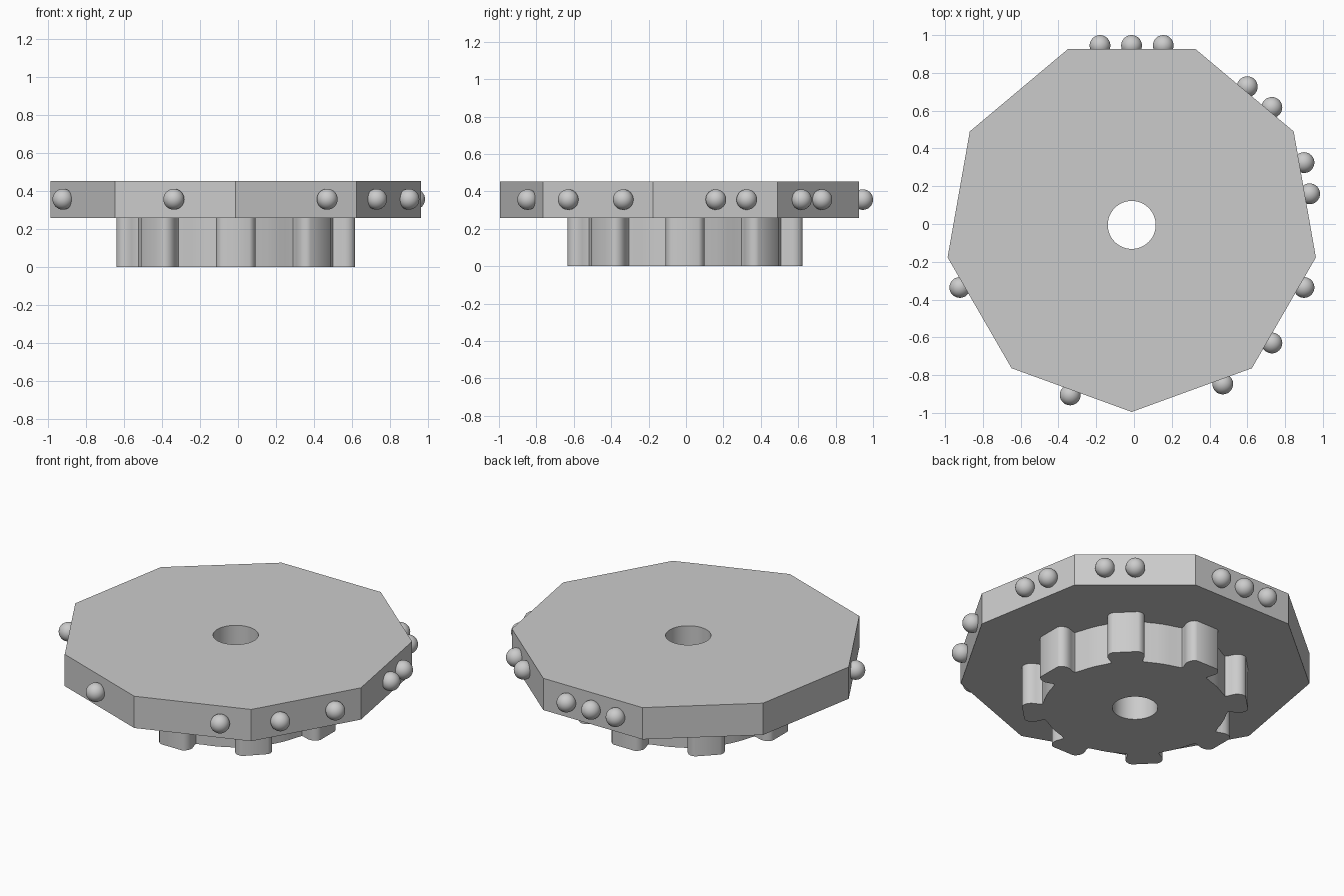
import bpy, bmesh, math
from mathutils import Vector

if "Cube" in bpy.data.objects:
    bpy.data.objects.remove(bpy.data.objects["Cube"])

CENTRE = Vector((-0.012, -0.005))
SPLIT, TOP = 0.257, 0.453          # heights of gear top and plate top

grey = bpy.data.materials.new("plain grey")
grey.use_nodes = True
colour = (0.6, 0.6, 0.6, 1)
grey.diffuse_color = colour
grey.node_tree.nodes["Principled BSDF"].inputs["Base Color"].default_value = colour


def polar(radius, angle):
    return Vector((math.cos(angle), math.sin(angle))) * radius


def prism(name, outline, low, high):
    """Extrude a flat outline around the shared centre axis."""
    bm = bmesh.new()
    base = bm.faces.new([bm.verts.new((*(CENTRE + p), low)) for p in outline])
    up = bmesh.ops.extrude_face_region(bm, geom=[base], use_keep_orig=True)
    moved = [v for v in up["geom"] if isinstance(v, bmesh.types.BMVert)]
    bmesh.ops.translate(bm, verts=moved, vec=(0, 0, high - low))
    bmesh.ops.recalc_face_normals(bm, faces=bm.faces)
    mesh = bpy.data.meshes.new(name)
    bm.to_mesh(mesh)
    bm.free()
    obj = bpy.data.objects.new(name, mesh)
    bpy.context.collection.objects.link(obj)
    mesh.materials.append(grey)
    return obj


def select(obj):
    bpy.ops.object.select_all(action='DESELECT')
    obj.select_set(True)
    bpy.context.view_layer.objects.active = obj


def bore(obj):
    """Cut the round axle hole."""
    cutter = prism("bore_cutter", [polar(0.127, math.tau * i / 48) for i in range(48)], -0.2, 0.8)
    cutter.hide_render = True
    mod = obj.modifiers.new("bore", 'BOOLEAN')
    mod.operation, mod.solver, mod.object = 'DIFFERENCE', 'EXACT', cutter
    select(obj)
    bpy.ops.object.modifier_apply(modifier=mod.name)
    bpy.data.objects.remove(cutter)
    bpy.ops.object.shade_smooth_by_angle(angle=math.radians(30))


# Nine-sided plate with a corner at the front
bore(prism("plate", [polar(0.99, math.tau * i / 9 - math.pi / 2) for i in range(9)], SPLIT, TOP))

# Eight-toothed gear: each tooth has a flat tip and bulging flanks
TEETH, ROOT = 8, 0.515
flank = [(0.513, 0.088), (0.53, 0.09), (0.55, 0.098), (0.572, 0.104),
         (0.592, 0.103), (0.609, 0.096), (0.621, 0.085), (0.628, 0.072)]
gear = []
for t in range(TEETH):
    a = math.tau * t / TEETH
    out, side = polar(1, a), polar(1, a + math.pi / 2)
    gear += [out * r - side * w for r, w in flank]
    gear += [out * r + side * w for r, w in reversed(flank)]
    half = math.atan2(flank[0][1], flank[0][0])
    gap = math.tau / TEETH - 2 * half
    gear += [polar(ROOT, a + half + gap * k / 6) for k in range(1, 6)]
bore(prism("gear", gear, 0, SPLIT))

# Round studs set into the rim in groups
studs = {
    "back": [(-0.18, 0.945), (-0.013, 0.945), (0.155, 0.945)],
    "back_left": [(0.6, 0.727), (0.73, 0.617)],
    "left": [(0.9, 0.325), (0.93, 0.16)],
    "front_left": [(0.9, -0.336), (0.73, -0.63), (0.47, -0.847)],
    "front_right": [(-0.338, -0.905), (-0.922, -0.336)],
}
for place, spots in studs.items():
    for n, (x, y) in enumerate(spots, 1):
        bpy.ops.mesh.primitive_uv_sphere_add(segments=32, ring_count=16, radius=0.055,
                                             location=(x, y, 0.356))
        stud = bpy.context.object
        stud.name = f"stud_{place}_{n}"
        stud.data.materials.append(grey)
        bpy.ops.object.shade_smooth()
